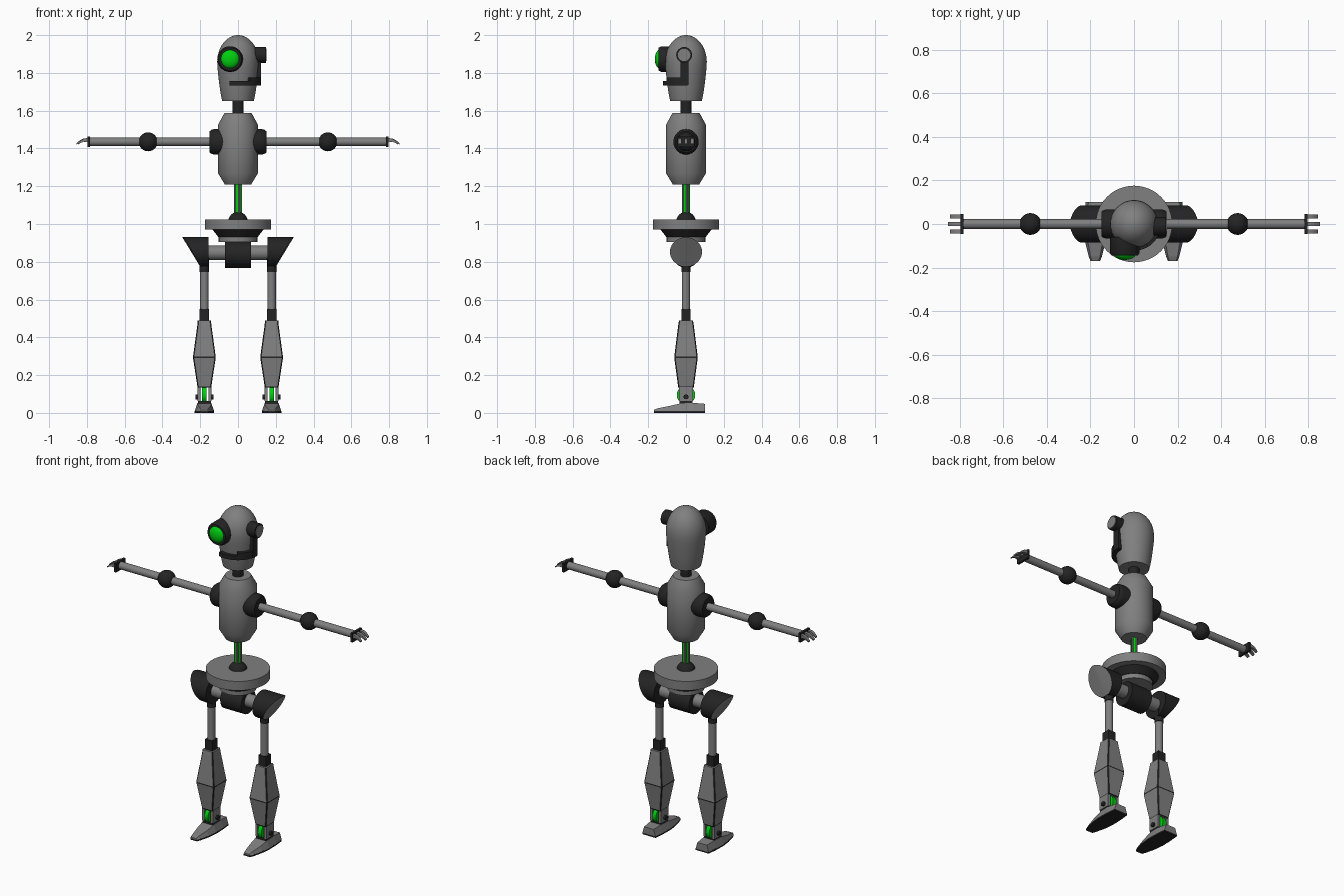
import bpy, bmesh, math
from mathutils import Matrix, Vector

if "Cube" in bpy.data.objects:
    bpy.data.objects.remove(bpy.data.objects["Cube"])


def material(name, rgb):
    m = bpy.data.materials.new(name)
    m.diffuse_color = (*rgb, 1)
    m.use_nodes = True
    m.node_tree.nodes["Principled BSDF"].inputs["Base Color"].default_value = m.diffuse_color
    return m


GREY = material("grey metal", (0.215, 0.215, 0.215))
BLACK = material("black rubber", (0.017, 0.017, 0.017))
GREEN = material("green glow", (0.0, 0.62, 0.005))
AXIS = {"z": Matrix(), "x": Matrix.Rotation(math.pi / 2, 4, "Y"),
        "-x": Matrix.Rotation(-math.pi / 2, 4, "Y"), "-y": Matrix.Rotation(math.pi / 2, 4, "X")}


def finish(name, bm, mats, smooth=True):
    bmesh.ops.recalc_face_normals(bm, faces=bm.faces)
    me = bpy.data.meshes.new(name)
    bm.to_mesh(me)
    bm.free()
    for m in mats if isinstance(mats, tuple) else (mats,):
        me.materials.append(m)
    ob = bpy.data.objects.new(name, me)
    bpy.context.collection.objects.link(ob)
    if smooth:
        bpy.ops.object.select_all(action="DESELECT")
        ob.select_set(True)
        bpy.context.view_layer.objects.active = ob
        bpy.ops.object.shade_smooth_by_angle(angle=math.radians(35))
    return ob


def loft(bm, rings):
    """Skin closed rings of points and cap both ends."""
    vs = [[bm.verts.new(p) for p in r] for r in rings]
    n = len(vs[0])
    for a, b in zip(vs, vs[1:]):
        for i in range(n):
            bm.faces.new((a[i], a[(i + 1) % n], b[(i + 1) % n], b[i]))
    bm.faces.new(vs[0])
    bm.faces.new(vs[-1])


def lathe(name, profile, mat, at=(0, 0, 0), axis="z", seg=32):
    """Revolve (radius, height) pairs around an axis."""
    bm = bmesh.new()
    loft(bm, [[(r * math.cos(t), r * math.sin(t), h) for t in
               [2 * math.pi * i / seg for i in range(seg)]] for r, h in profile])
    bm.transform(Matrix.Translation(at) @ AXIS[axis])
    return finish(name, bm, mat)


def rod(name, r, a, b, mat, at=(0, 0, 0), axis="z", seg=24):
    return lathe(name, [(r, a), (r, b)], mat, at, axis, seg)


def ball(name, r, at, mat, scale=(1, 1, 1)):
    bm = bmesh.new()
    bmesh.ops.create_uvsphere(bm, u_segments=32, v_segments=16, radius=r)
    bm.transform(Matrix.Translation(at) @ Matrix.Diagonal((*scale, 1)))
    return finish(name, bm, mat)


def box(name, lo, hi, mat):
    bm = bmesh.new()
    lo, hi = Vector(lo), Vector(hi)
    bmesh.ops.create_cube(bm, size=1)
    bm.transform(Matrix.Translation((lo + hi) / 2) @ Matrix.Diagonal((*(hi - lo), 1)))
    return finish(name, bm, mat, False)


# Head: tapered capsule with a domed top
dome = [(0.11 * math.cos(t), 1.86 + 0.14 * math.sin(t)) for t in
        [math.radians(a) for a in (0, 12, 24, 36, 48, 60, 70, 79, 85, 89)]]
lathe("head", [(0.083, 1.65), (0.09, 1.68), (0.098, 1.73), (0.105, 1.79), (0.109, 1.83)] + dome, GREY, seg=48)

# Single eye
EYE = (-0.042, 0, 1.873)
lathe("eye_socket", [(0.068, 0.06), (0.068, 0.132), (0.06, 0.145), (0.05, 0.145)], BLACK, EYE, "-y")
ball("eye_lens", 0.05, (-0.042, -0.138, 1.873), GREEN, (1, 0.54, 1))

# Ear piece and the mouth guard hanging from it
EAR = (0, -0.01, 1.895)
rod("ear_ring", 0.042, 0.09, 0.147, BLACK, EAR, "x")
rod("ear_cap", 0.033, 0.14, 0.151, GREY, EAR, "x")
box("ear_strap", (0.095, -0.03, 1.735), (0.122, 0.012, 1.88), BLACK)


def band(name, a0, a1, z0, z1, r0=0.085, r1=0.123):
    """Curved strip wrapped around the head; angle 0 is +x, -90 is the front."""
    bm = bmesh.new()
    rings = []
    for i in range(13):
        t = math.radians(a0 + (a1 - a0) * i / 12)
        c, s = math.cos(t), math.sin(t)
        rings.append([(r * c, r * s, z) for r, z in ((r0, z0), (r1, z0), (r1, z1), (r0, z1))])
    loft(bm, rings)
    return finish(name, bm, BLACK)


band("mouth_guard", -112, 4, 1.732, 1.757)
band("jaw_guard", -58, 4, 1.735, 1.775)

# Neck and torso
rod("neck", 0.03, 1.57, 1.67, BLACK)
lathe("torso", [(0.07, 1.21), (0.105, 1.268), (0.105, 1.527), (0.072, 1.587)], GREY, seg=40)

# Spine: glowing core held by thin rails
rod("spine_core", 0.017, 1.03, 1.22, GREEN)
for k in range(4):
    t = math.radians(20 + 90 * k)
    rod("spine_rail", 0.006, 1.03, 1.22, GREY, (0.016 * math.cos(t), 0.016 * math.sin(t), 0), seg=10)

# Waist
ball("waist_joint", 0.052, (0, 0, 1.012), BLACK)
rod("waist_disc", 0.176, 0.97, 1.025, GREY, seg=48)
lathe("waist_cone", [(0.105, 0.932), (0.135, 0.971)], BLACK, seg=40)
rod("waist_collar", 0.102, 0.905, 0.934, GREY, seg=40)
rod("pelvis", 0.07, -0.07, 0.07, BLACK, (0, 0, 0.838), "x", 32)
rod("hip_axle", 0.038, -0.16, 0.16, GREY, (0, 0, 0.848), "x")


def arm(s):
    ax = "x" if s > 0 else "-x"
    at = (0, 0, 1.435)
    lathe("shoulder", [(0.067, 0.06), (0.067, 0.128), (0.064, 0.14), (0.056, 0.15)], BLACK, at, ax)
    rod("arm_rod", 0.022, 0.14, 0.79, GREY, at, ax)
    ball("elbow", 0.05, (s * 0.476, 0, 1.435), BLACK)
    x = sorted((s * 0.783, s * 0.797))
    box("wrist_plate", (x[0], -0.045, 1.408), (x[1], 0.045, 1.462), BLACK)
    # Fingers curl downward
    for y, reach in ((-0.034, 0.85), (0, 1.0), (0.034, 0.85)):
        bm = bmesh.new()
        rings = []
        for u, top, thick in ((0, 1.455, 0.022), (0.025, 1.452, 0.016), (0.045, 1.441, 0.012), (0.06, 1.427, 0.006)):
            px = s * (0.795 + u * reach)
            rings.append([(px, y - 0.009, top), (px, y + 0.009, top),
                          (px, y + 0.009, top - thick), (px, y - 0.009, top - thick)])
        loft(bm, rings)
        finish("finger", bm, GREY)


def hip_shell(s):
    # Drum cut off at a slant, with a pale outer face
    bm = bmesh.new()
    rings = [[], []]
    for i in range(40):
        t = 2 * math.pi * i / 40
        y, z = 0.085 * math.cos(t), 0.852 + 0.078 * math.sin(t)
        cut = 0.295 - 0.095 * min(1, (0.93 - z) / 0.156) ** 0.8
        rings[0].append((s * 0.155, y, z))
        rings[1].append((s * cut, y, z))
    loft(bm, rings)
    bm.faces.ensure_lookup_table()
    bm.faces[-1].material_index = 1
    bmesh.ops.triangulate(bm, faces=[bm.faces[-1]])
    finish("hip_shell", bm, (BLACK, GREY))


def shin(cx):
    # Square section with narrow dark corner seams and dark joint lines
    levels = ((0.135, 0.036, 0.041), (0.141, 0.037, 0.042), (0.291, 0.060, 0.062),
              (0.298, 0.060, 0.062), (0.465, 0.037, 0.041), (0.49, 0.035, 0.037))
    bm = bmesh.new()
    rings = []
    for z, hx, hy in levels:
        c = 0.005
        rings.append([(cx + x, y, z) for x, y in (
            (hx, -hy + c), (hx, hy - c), (hx - c, hy), (-hx + c, hy),
            (-hx, hy - c), (-hx, -hy + c), (-hx + c, -hy), (hx - c, -hy))])
    loft(bm, rings)
    for f in bm.faces:
        zs = [v.co.z for v in f.verts]
        seam = 0.001 < max(zs) - min(zs) < 0.01
        corner = len(f.verts) == 4 and min(e.calc_length() for e in f.edges) < 0.0075
        f.material_index = 1 if seam or corner else 0
    finish("shin", bm, (GREY, BLACK), False)


def foot(cx):
    # Sole outline tapers to the toe; the upper narrows and slopes down
    for name, z0, lift, mat in (("sole", 0.0, 0, BLACK), ("foot", 0.008, 1, GREY)):
        bm = bmesh.new()
        rings = []
        for y, w, h in ((-0.17, 0.022, 0.016), (-0.15, 0.03, 0.024), (-0.09, 0.045, 0.036),
                        (-0.03, 0.052, 0.05), (0.04, 0.05, 0.053), (0.1, 0.044, 0.048)):
            top = h if lift else 0.009
            tw = w * 0.72 if lift else w
            rings.append([(cx - w, y, z0), (cx + w, y, z0), (cx + tw, y, top), (cx - tw, y, top)])
        loft(bm, rings)
        finish(name, bm, mat, False)


def leg(s):
    cx = s * 0.178
    hip_shell(s)
    box("hip_bracket", (cx - 0.024, -0.027, 0.775), (cx + 0.024, 0.027, 0.87), BLACK)
    rod("thigh_socket", 0.025, 0.745, 0.78, BLACK, (cx, 0, 0))
    rod("thigh", 0.022, 0.5, 0.76, GREY, (cx, 0, 0))
    box("knee", (cx - 0.025, -0.025, 0.48), (cx + 0.025, 0.025, 0.55), BLACK)
    shin(cx)
    # Ankle: glowing wheel between two side plates with bolts
    rod("ankle_wheel", 0.049, -0.012, 0.012, GREEN, (cx, 0, 0.095), "x", 32)
    for k in (-1, 1):
        x = cx + k * 0.029
        box("ankle_plate", (x - 0.008, -0.036, 0.062), (x + 0.008, 0.036, 0.137), GREY)
        rod("ankle_bolt", 0.013, 0.03, 0.048, BLACK, (cx, 0, 0.085), "x" if k > 0 else "-x", 16)
    box("ankle_base", (cx - 0.034, -0.035, 0.045), (cx + 0.034, 0.035, 0.062), BLACK)
    foot(cx)


for side in (-1, 1):
    arm(side)
    leg(side)
